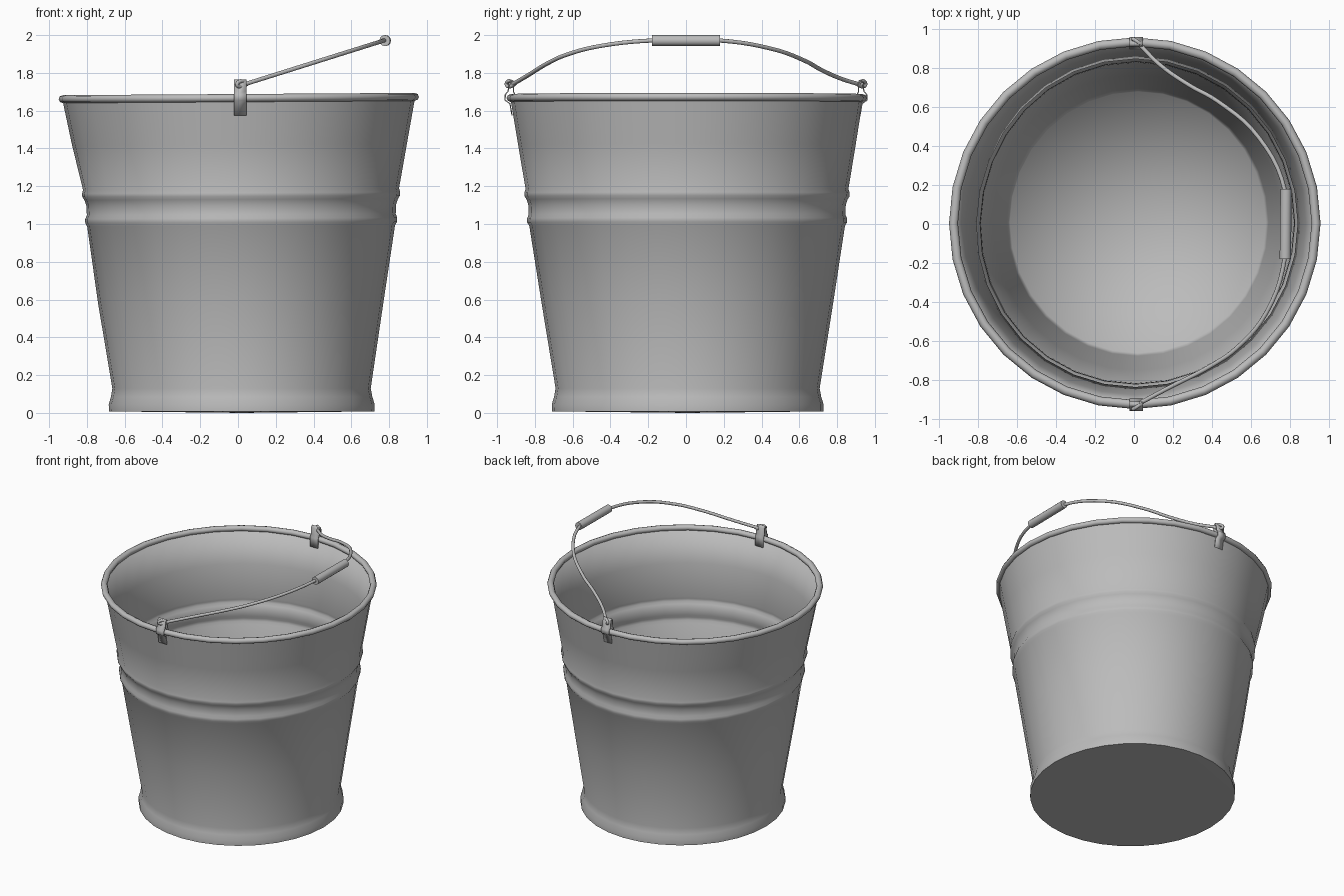
import bpy, bmesh, math

cube = bpy.data.objects.get("Cube")
if cube:
    bpy.data.objects.remove(cube, do_unlink=True)

metal = bpy.data.materials.new("grey metal")
metal.use_nodes = True
GREY = (0.5, 0.5, 0.5, 1)
metal.diffuse_color = GREY
metal.node_tree.nodes["Principled BSDF"].inputs["Base Color"].default_value = GREY


def smooth(obj, angle):
    bpy.ops.object.select_all(action='DESELECT')
    obj.select_set(True)
    bpy.context.view_layer.objects.active = obj
    if obj.type == 'CURVE':
        bpy.ops.object.convert(target='MESH')
    bpy.ops.object.shade_smooth_by_angle(angle=math.radians(angle))


def finish(name, bm, angle):
    bmesh.ops.recalc_face_normals(bm, faces=bm.faces)
    mesh = bpy.data.meshes.new(name)
    bm.to_mesh(mesh)
    bm.free()
    mesh.materials.append(metal)
    obj = bpy.data.objects.new(name, mesh)
    bpy.context.collection.objects.link(obj)
    smooth(obj, angle)
    return obj


def place(r, z, a):
    """Point on the slightly leaning, oval and dented pail."""
    t = max(0, 1 - z / 1.66)
    r -= 0.018 * math.exp(-((z - 1.12) / 0.25) ** 2) * max(0, math.cos(a - 2.9)) ** 4
    oval = 1 + 0.022 * min(1, 2 * t)
    tilt = 0.006 * math.cos(a) * (z / 1.66)
    return (0.004 + 0.016 * t + r * math.cos(a),
            0.004 + 0.005 * t + oval * r * math.sin(a), z + tilt)


def lathe(name, profile, angle, closed=False, segments=32):
    bm = bmesh.new()
    rings = []
    for r, z in profile:
        if r == 0:
            rings.append([bm.verts.new(place(0, z, math.pi / 2))] * segments)
        else:
            rings.append([bm.verts.new(place(r, z, 2 * math.pi * i / segments))
                          for i in range(segments)])
    pairs = list(zip(rings, rings[1:]))
    if closed:
        pairs.append((rings[-1], rings[0]))
    for low, high in pairs:
        for i in range(segments):
            j = (i + 1) % segments
            quad = dict.fromkeys((low[i], low[j], high[j], high[i]))
            bm.faces.new(list(quad))
    return finish(name, bm, angle)


def tube(name, points, radius, curved=True):
    curve = bpy.data.curves.new(name, 'CURVE')
    curve.dimensions = '3D'
    curve.bevel_depth = radius
    curve.bevel_resolution = 4
    curve.resolution_u = 5
    curve.use_fill_caps = True
    spline = curve.splines.new('BEZIER' if curved else 'POLY')
    if curved:
        spline.bezier_points.add(len(points) - 1)
        for p, co in zip(spline.bezier_points, points):
            p.co = co
            p.handle_left_type = p.handle_right_type = 'AUTO'
    else:
        spline.points.add(len(points) - 1)
        for p, co in zip(spline.points, points):
            p.co = (*co, 1)
    curve.materials.append(metal)
    obj = bpy.data.objects.new(name, curve)
    bpy.context.collection.objects.link(obj)
    smooth(obj, 50)


# Pail wall with foot, pressed ridges and shallow groove, closed by the floor
outer = [(0.703, 0.008), (0.704, 0.045), (0.692, 0.085), (0.684, 0.13),
         (0.755, 0.58), (0.821, 0.99), (0.832, 1.008), (0.833, 1.03), (0.825, 1.05),
         (0.828, 1.1), (0.838, 1.13), (0.849, 1.147), (0.85, 1.165), (0.844, 1.185),
         (0.888, 1.42), (0.932, 1.655)]
inner = [(r - 0.012, z) for r, z in outer if z > 0.1]
lathe("pail_body", [(0, 0.0)] + outer + inner[::-1] + [(0.657, 0.03), (0, 0.025)], 85)

# Rolled rim
lathe("rolled_rim", [(0.931 + 0.023 * math.cos(k * math.pi / 4),
                      1.667 + 0.021 * math.sin(k * math.pi / 4)) for k in range(8)],
      60, closed=True)


# Folded strap clips hugging the rim, front and back
def clip(name, side):
    path = [(0.921, 1.575), (0.932, 1.637), (0.957, 1.655), (0.957, 1.685), (0.942, 1.702),
            (0.935, 1.755), (0.925, 1.762), (0.915, 1.75), (0.913, 1.70), (0.903, 1.68),
            (0.9, 1.61)]
    bm = bmesh.new()
    left, right = [[bm.verts.new((x, side * y, z)) for y, z in path] for x in (-0.022, 0.045)]
    for i in range(len(path) - 1):
        bm.faces.new((left[i], right[i], right[i + 1], left[i + 1]))
    obj = finish(name, bm, 30)
    solid = obj.modifiers.new("thickness", 'SOLIDIFY')
    solid.thickness = 0.006
    solid.offset = 0


for side, label in ((-1, "front"), (1, "back")):
    clip(label + "_clip", side)
    # Curled wire end through the clip
    tube(label + "_hook", [(0.05, side * 0.905, 1.742), (0.02, side * 0.93, 1.728),
                           (-0.005, side * 0.95, 1.738), (0.01, side * 0.942, 1.755),
                           (0.04, side * 0.92, 1.752)], 0.01)

# Slightly bent wire bail leaning to the left
front = [(0.03, -0.92), (0.17, -0.845), (0.41, -0.72), (0.53, -0.635), (0.68, -0.455),
         (0.775, -0.17)]
back = [(0.775, 0.17), (0.64, 0.445), (0.43, 0.63), (0.28, 0.715), (0.13, 0.82), (0.03, 0.92)]
tube("bail_wire", [(x, y, 1.735 + (x - 0.02) * 0.314) for x, y in front + back], 0.011)

# Grip sleeve
tube("grip", [(0.777, -0.18, 1.971), (0.781, 0.18, 1.971)], 0.029, curved=False)
